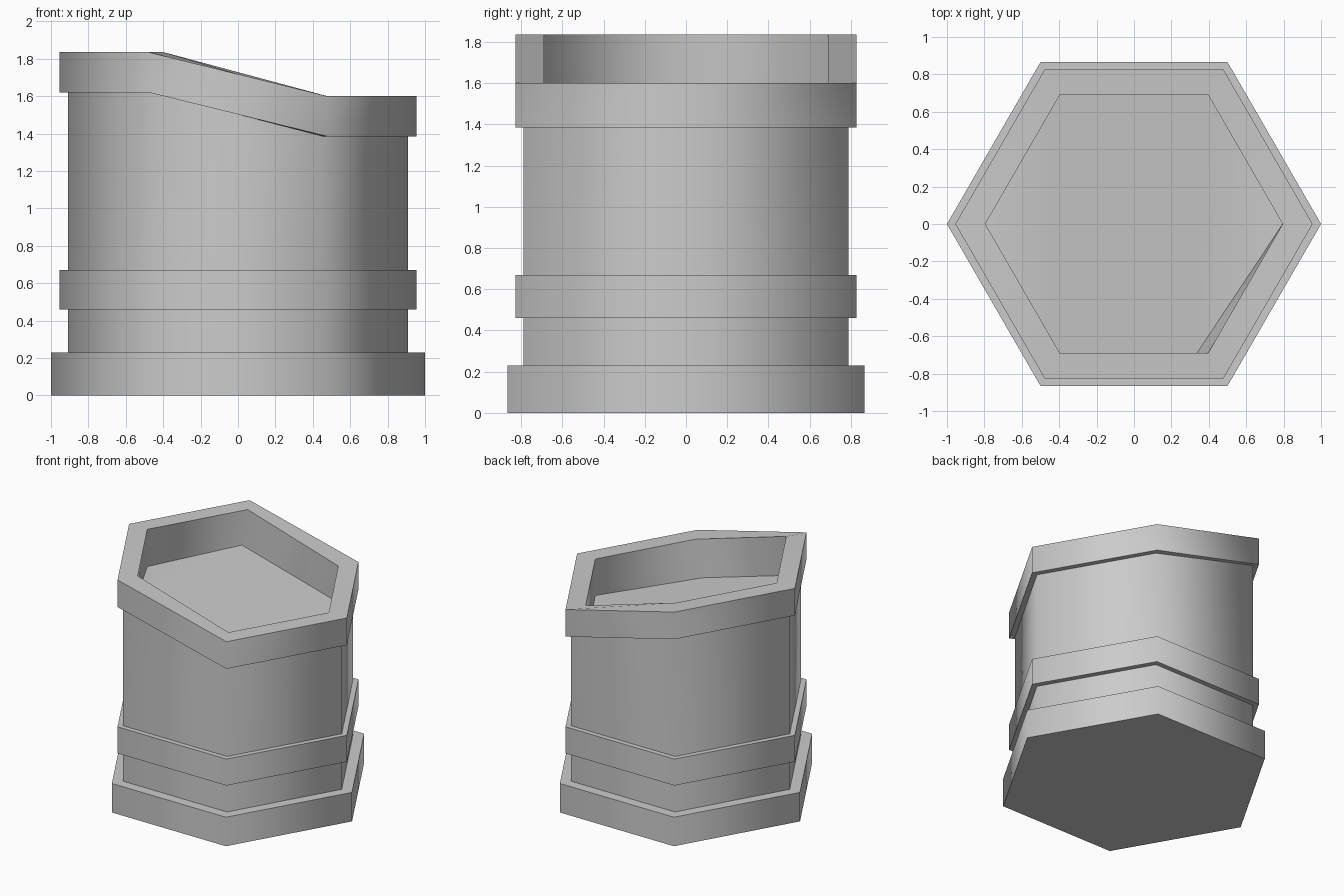
import bpy, bmesh
from math import cos, sin, pi, radians

if "Cube" in bpy.data.objects:
    bpy.data.objects.remove(bpy.data.objects["Cube"])

bm = bmesh.new()


def hex_ring(radius, z_left, z_right=None, shifts=(0,) * 6):
    """Six corners; left half sits at z_left, right half at z_right."""
    z_right = z_left if z_right is None else z_right
    ring = []
    for i in range(6):
        x, y = radius * cos(i * pi / 3), radius * sin(i * pi / 3)
        z = z_left if x < 0 else z_right
        ring.append(bm.verts.new((x + shifts[i], y, z)))
    return ring


rings = [
    # foot
    hex_ring(1.0, 0), hex_ring(1.0, 0.23),
    # lower body
    hex_ring(0.91, 0.23), hex_ring(0.91, 0.46),
    # middle band
    hex_ring(0.955, 0.46), hex_ring(0.955, 0.67),
    # upper body, cut at a slope
    hex_ring(0.91, 0.67), hex_ring(0.91, 1.62, 1.385),
    # sloped rim
    hex_ring(0.955, 1.62, 1.385), hex_ring(0.955, 1.835, 1.60),
    # recess, with the floor pushed in square to the slope
    hex_ring(0.795, 1.835, 1.60),
    hex_ring(0.795, 1.54, 1.31, (0, 0, -0.05, 0, -0.05, -0.06)),
]
for low, high in zip(rings, rings[1:]):
    for i in range(6):
        j = (i + 1) % 6
        bm.faces.new((low[i], low[j], high[j], high[i]))

# underside
bm.faces.new(rings[0][::-1])
# recess floor: flat right end, sloped middle, flat left end
f = rings[-1]
for corners in ((5, 0, 1), (1, 2, 4, 5), (2, 3, 4)):
    bm.faces.new([f[i] for i in corners])

bmesh.ops.recalc_face_normals(bm, faces=bm.faces)
mesh = bpy.data.meshes.new("hexagonal_pillar")
bm.to_mesh(mesh)
bm.free()
pillar = bpy.data.objects.new("hexagonal_pillar", mesh)
bpy.context.collection.objects.link(pillar)

# soft shading around the sides, sharp steps
bpy.context.view_layer.objects.active = pillar
pillar.select_set(True)
bpy.ops.object.shade_smooth_by_angle(angle=radians(70))
